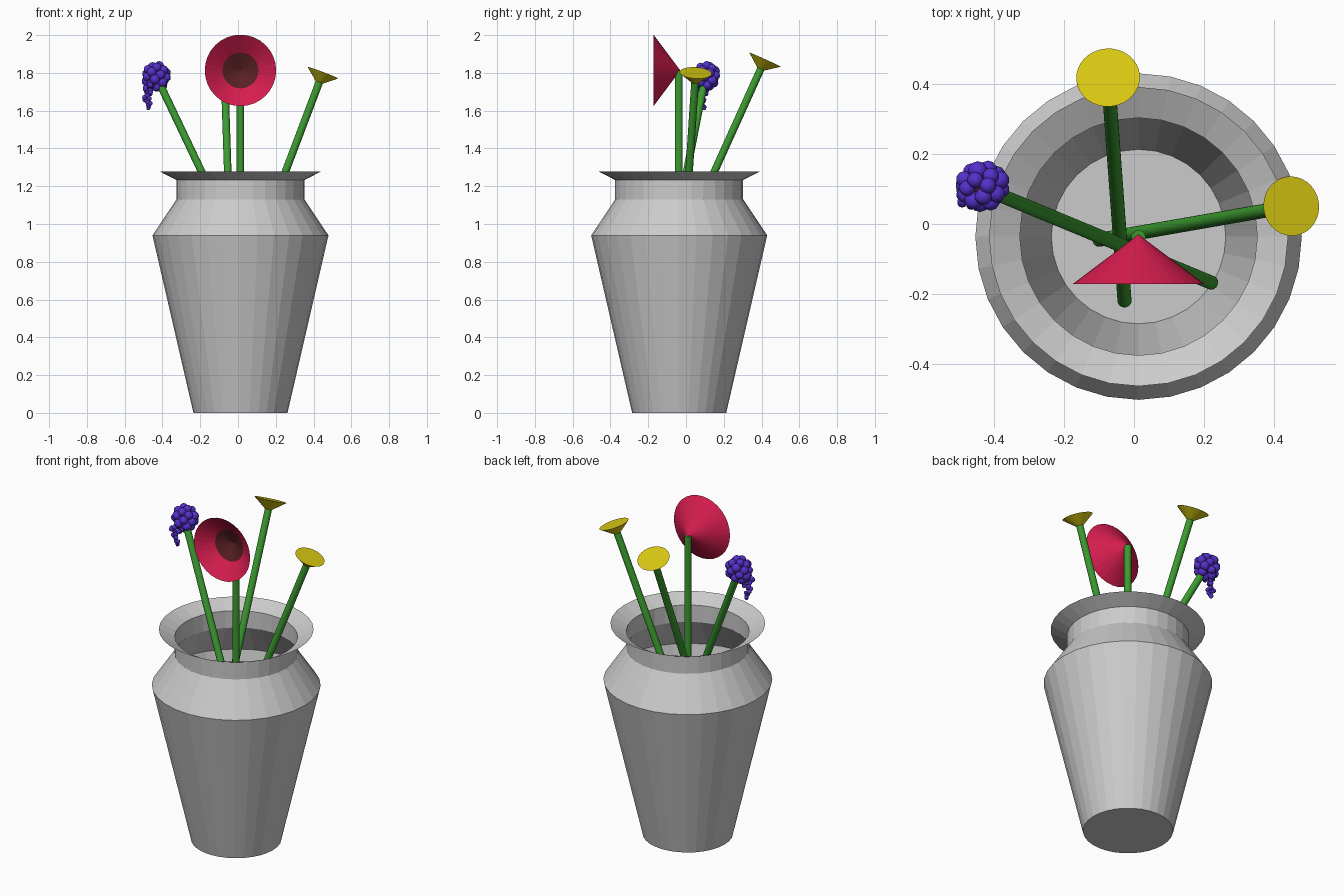
import bpy, bmesh, math, random
from mathutils import Vector, Matrix

if "Cube" in bpy.data.objects:
    bpy.data.objects.remove(bpy.data.objects["Cube"])

random.seed(4)


def material(name, rgb):
    m = bpy.data.materials.new(name)
    m.diffuse_color = (*rgb, 1)
    m.use_nodes = True
    m.node_tree.nodes["Principled BSDF"].inputs["Base Color"].default_value = m.diffuse_color
    return m


GREEN = material("stem_green", (0.045, 0.33, 0.03))
RED = material("petal_red", (0.68, 0.012, 0.08))
YELLOW = material("petal_yellow", (0.68, 0.57, 0.006))
PURPLE = material("berry_purple", (0.09, 0.03, 0.6))
BROWN = material("core_brown", (0.1, 0.014, 0.017))


def finish(name, bm, mat=None, smooth=False):
    mesh = bpy.data.meshes.new(name)
    for f in bm.faces:
        f.smooth = smooth
    bm.to_mesh(mesh)
    bm.free()
    obj = bpy.data.objects.new(name, mesh)
    bpy.context.collection.objects.link(obj)
    if mat:
        mesh.materials.append(mat)
    return obj


def cone(name, a, b, r1, r2, mat, caps=True, sides=32):
    """Cone or cylinder running from point a (radius r1) to b (radius r2)."""
    a, b = Vector(a), Vector(b)
    d = b - a
    bm = bmesh.new()
    turn = Matrix.Translation((a + b) / 2) @ d.to_track_quat('Z', 'Y').to_matrix().to_4x4()
    bmesh.ops.create_cone(bm, cap_ends=caps, segments=sides, radius1=r1, radius2=r2,
                          depth=d.length, matrix=turn)
    bmesh.ops.remove_doubles(bm, verts=bm.verts, dist=1e-5)
    return finish(name, bm, mat)


def balls(name, items, mat):
    bm = bmesh.new()
    for p, r in items:
        bmesh.ops.create_icosphere(bm, subdivisions=2, radius=r, matrix=Matrix.Translation(p))
    return finish(name, bm, mat, True)


# Vase: open thin shell turned from a profile, with a floor
CX, CY, N = 0.013, -0.036, 32
profile = [(0.249, 0), (0.466, 0.94), (0.339, 1.13), (0.339, 1.233), (0.427, 1.278)]
bm = bmesh.new()
rings = [[bm.verts.new((CX + r * math.cos(2 * math.pi * i / N),
                        CY + r * math.sin(2 * math.pi * i / N), z)) for i in range(N)]
         for r, z in profile]
bm.faces.new(rings[0][::-1])
for lo, hi in zip(rings, rings[1:]):
    for i in range(N):
        j = (i + 1) % N
        bm.faces.new((lo[i], lo[j], hi[j], hi[i]))
finish("vase", bm)

# Yellow flowers: leaning stem with a closed cone in line with it
for side, foot, head, r in (("back", (-0.027, -0.22, 0.458), (-0.074, 0.418, 1.87), 0.091),
                            ("right", (-0.10, -0.045, 0.348), (0.449, 0.051, 1.80), 0.085)):
    foot, head = Vector(foot), Vector(head)
    neck = head - (head - foot).normalized() * 0.07
    cone(f"{side}_stem", foot, neck + (head - neck) * 0.3, 0.02, 0.02, GREEN)
    cone(f"{side}_yellow_flower", neck, head, 0, r, YELLOW)

# Red flower: upright stem, open trumpet facing front, brown centre
cone("red_flower_stem", (CX, -0.038, 0.31), (CX, -0.038, 1.813), 0.02, 0.02, GREEN)
cone("red_flower", (CX, -0.03, 1.813), (CX, -0.172, 1.813), 0, 0.189, RED, caps=False)
cone("red_flower_centre", (CX, -0.06, 1.813), (CX, -0.103, 1.813), 0, 0.095, BROWN, caps=False)

# Purple flower: leaning stem, brown core, berry cluster and drooping tail
cone("purple_stem", (0.222, -0.168, 0.404), (-0.42, 0.098, 1.755), 0.02, 0.02, GREEN)
centre = Vector((-0.433, 0.109, 1.783))
balls("purple_flower_core", [(centre, 0.045)], BROWN)
berries = []
for i in range(24):
    z = 1 - 2 * (i + 0.5) / 24
    a, s = i * 2.39996, math.sqrt(1 - z * z)
    berries.append((centre + Vector((0.056 * s * math.cos(a), 0.05 * s * math.sin(a), 0.058 * z)),
                    random.uniform(0.023, 0.028)))
balls("purple_berries", berries, PURPLE)
tail = []
for i in range(20):
    t = i / 19
    spread = 0.03 * (1 - t) + 0.006
    p = Vector((-0.492 + 0.02 * t, 0.085 + 0.01 * t, 1.735 - 0.122 * t))
    p += Vector((random.uniform(-spread, spread), random.uniform(-spread, spread), 0))
    tail.append((p, 0.015 - 0.004 * t))
balls("purple_tail", tail, PURPLE)
